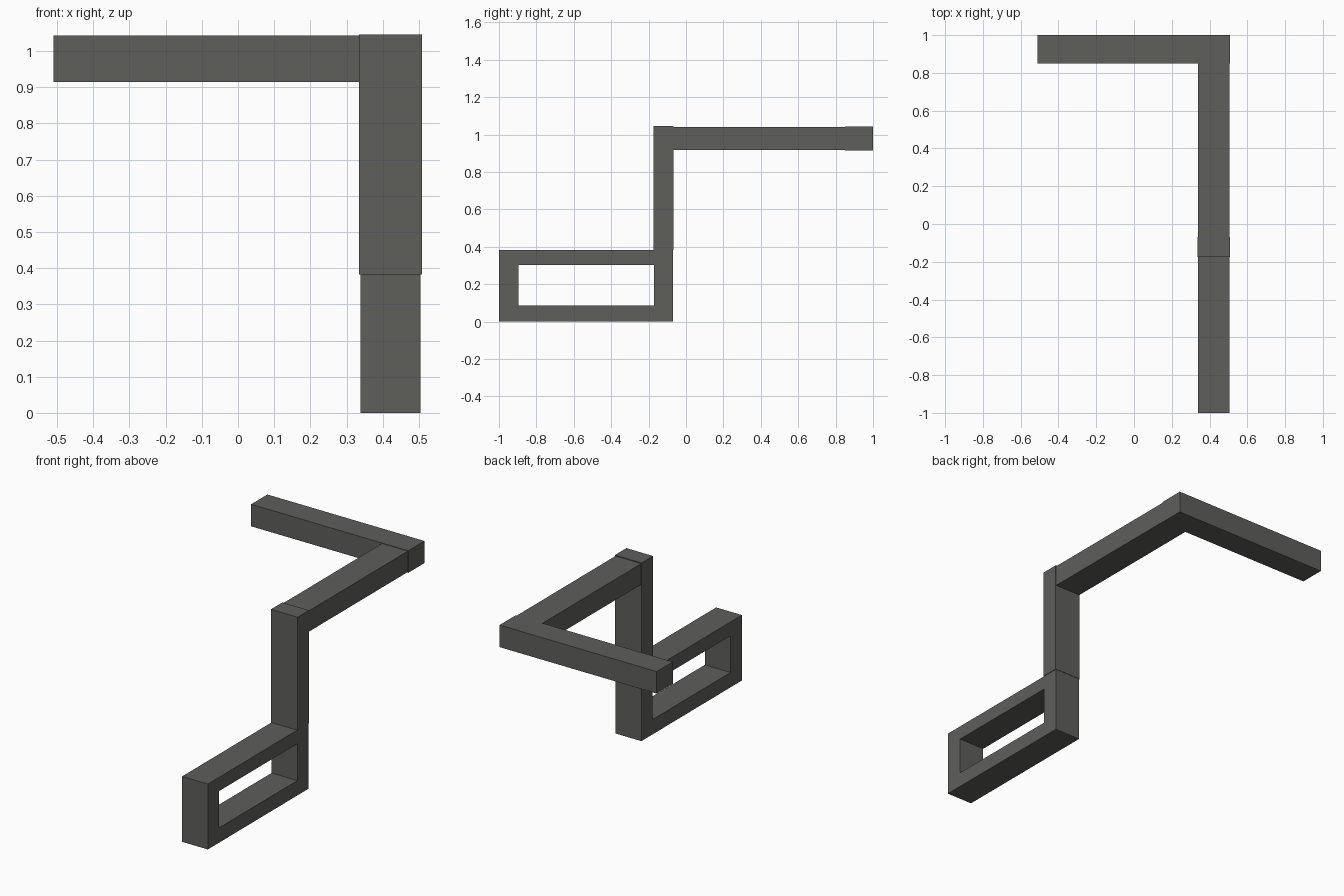
import bpy
import bmesh

default = bpy.data.objects.get("Cube")
if default:
    bpy.data.objects.remove(default, do_unlink=True)

grey = bpy.data.materials.new("dark_warm_grey")
grey.use_nodes = True
color = (0.112, 0.115, 0.105, 1)
grey.diffuse_color = color
grey.node_tree.nodes["Principled BSDF"].inputs["Base Color"].default_value = color


def add_object(name, bm):
    bmesh.ops.recalc_face_normals(bm, faces=bm.faces)
    mesh = bpy.data.meshes.new(name)
    bm.to_mesh(mesh)
    bm.free()
    mesh.materials.append(grey)
    obj = bpy.data.objects.new(name, mesh)
    bpy.context.collection.objects.link(obj)
    return obj


def box(name, xs, ys, zs):
    bm = bmesh.new()
    bmesh.ops.create_cube(bm, size=1)
    for v in bm.verts:
        v.co = [r[0] if c < 0 else r[1] for c, r in zip(v.co, (xs, ys, zs))]
    return add_object(name, bm)


def rectangular_frame(name, xs, outer, inner):
    """Closed rectangular loop in the YZ plane, extruded along X."""
    bm = bmesh.new()
    rings = []
    for x in xs:
        for y0, y1, z0, z1 in (outer, inner):
            corners = ((y0, z0), (y1, z0), (y1, z1), (y0, z1))
            rings.append([bm.verts.new((x, y, z)) for y, z in corners])
    out_a, in_a, out_b, in_b = rings
    for a, b in ((out_a, in_a), (in_a, in_b), (in_b, out_b), (out_b, out_a)):
        for i in range(4):
            j = (i + 1) % 4
            bm.faces.new((a[i], a[j], b[j], b[i]))
    return add_object(name, bm)


# Narrow section shared by the base and arm, slightly wider upright
narrow = (0.338, 0.505)
wide = (0.335, 0.508)

# Open base loop
rectangular_frame("base_frame", narrow, (-1, -0.07, 0, 0.383), (-0.895, -0.172, 0.087, 0.302))

# Upright rising from the rear of the base
box("upright_post", wide, (-0.174, -0.068), (0.383, 1.045))

# Arm running backward from the top of the upright
box("rear_arm", narrow, (-0.068, 0.85), (0.918, 1.04))

# Bar reaching sideways from the end of the arm
box("cross_bar", (-0.51, 0.508), (0.85, 1), (0.914, 1.043))
